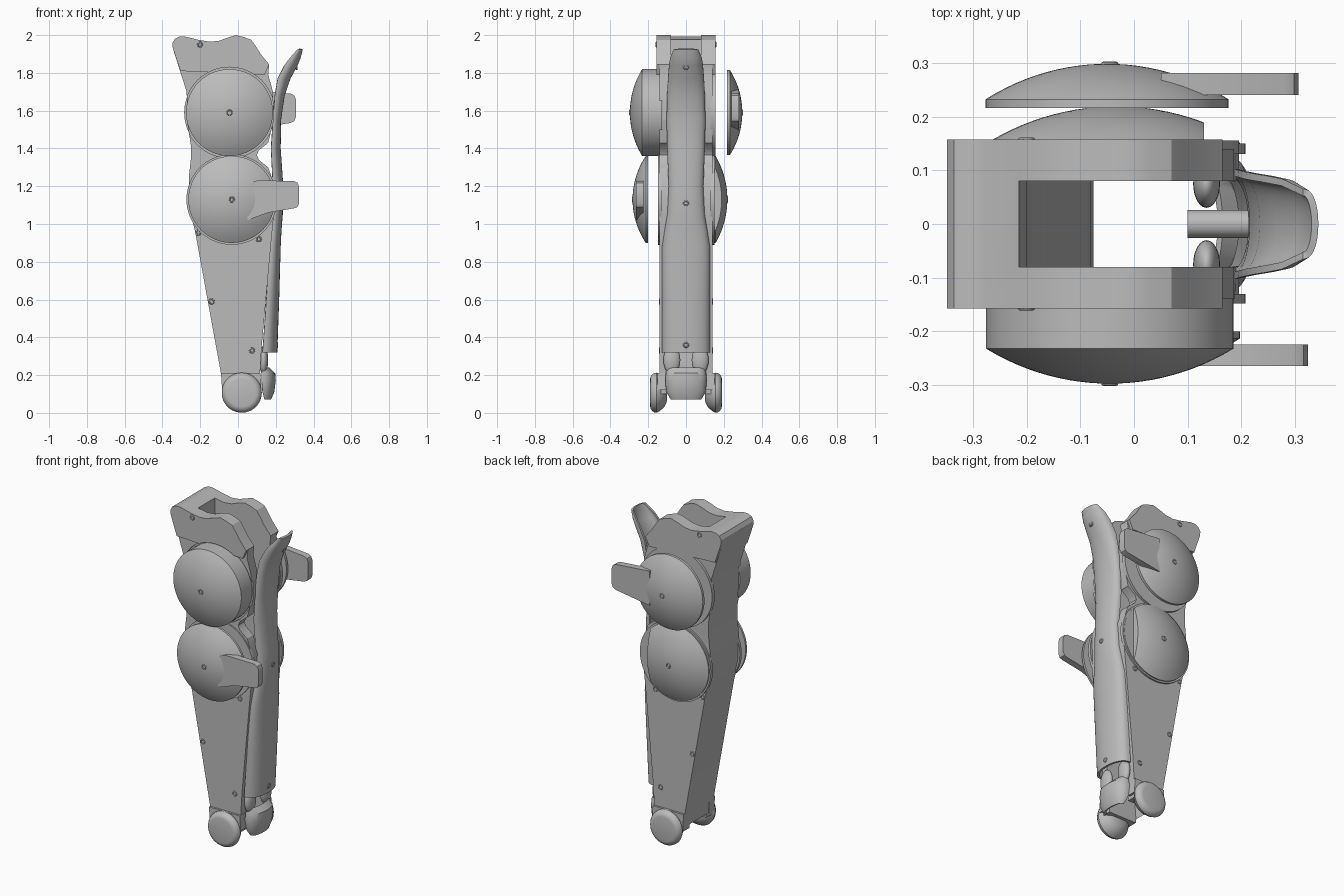
import bpy, bmesh, math
from mathutils import Vector

cube = bpy.data.objects.get("Cube")
if cube:
    bpy.data.objects.remove(cube, do_unlink=True)

grey = bpy.data.materials.new("plain grey")
grey.use_nodes = True
colour = (0.5, 0.5, 0.5, 1)
grey.diffuse_color = colour
grey.node_tree.nodes["Principled BSDF"].inputs["Base Color"].default_value = colour
parts = []


def finish(name, bm):
    """Turn a bmesh into a named object."""
    bmesh.ops.remove_doubles(bm, verts=bm.verts, dist=0.0001)
    bmesh.ops.recalc_face_normals(bm, faces=bm.faces)
    mesh = bpy.data.meshes.new(name)
    bm.to_mesh(mesh)
    bm.free()
    mesh.materials.append(grey)
    ob = bpy.data.objects.new(name, mesh)
    bpy.context.collection.objects.link(ob)
    parts.append(ob)
    return ob


def prism(name, outline, y0, y1):
    """Extrude an x-z outline along y."""
    bm = bmesh.new()
    face = bm.faces.new([bm.verts.new((x, y0, z)) for x, z in outline])
    new = bmesh.ops.extrude_face_region(bm, geom=[face])["geom"]
    bmesh.ops.translate(bm, vec=(0, y1 - y0, 0),
                        verts=[v for v in new if isinstance(v, bmesh.types.BMVert)])
    return finish(name, bm)


def lathe(name, centre, profile, steps=64):
    """Spin (radius, y) points around a y axis through centre (x, z)."""
    x, z = centre
    bm = bmesh.new()
    verts = [bm.verts.new((x + r, y, z)) for r, y in profile]
    edges = [bm.edges.new(pair) for pair in zip(verts, verts[1:])]
    bmesh.ops.spin(bm, geom=verts + edges, cent=(x, 0, z), axis=(0, 1, 0),
                   angle=math.tau, steps=steps, use_merge=True)
    return finish(name, bm)


def dome(name, centre, radius, base, rim, tip):
    """Flat-backed disc with a spherical cap."""
    h = abs(tip - rim)
    big = (radius ** 2 + h ** 2) / (2 * h)
    side = math.copysign(1, tip - rim)
    profile = [(0, base), (radius, base)]
    for i in range(13):
        r = radius * (1 - i / 12)
        profile.append((r, tip - side * (big - math.sqrt(big ** 2 - r ** 2))))
    return lathe(name, centre, profile)


def trough(name, sections, thickness):
    """Loft U sections (z, back x, front x, half width) into a shell."""
    bm = bmesh.new()
    rows = []
    for z, xb, xf, hw in sections:
        angles = [math.pi * (i / 20 - 0.5) for i in range(21)]
        rows.append([bm.verts.new((xb + (xf - xb) * max(0, math.cos(a)) ** 0.8,
                                   hw * math.sin(a), z)) for a in angles])
    for a, b in zip(rows, rows[1:]):
        for i in range(20):
            bm.faces.new((a[i], a[i + 1], b[i + 1], b[i]))
    ob = finish(name, bm)
    # Make the outer side face +x, then thicken inward
    if sum((p.normal.x for p in ob.data.polygons)) < 0:
        ob.data.flip_normals()
    mod = ob.modifiers.new("thickness", "SOLIDIFY")
    mod.thickness = thickness
    mod.offset = -1
    apply(ob, mod)
    return ob


def apply(ob, mod):
    bpy.context.view_layer.objects.active = ob
    bpy.ops.object.modifier_apply(modifier=mod.name)


def cut(ob, cutter):
    mod = ob.modifiers.new("cut", "BOOLEAN")
    mod.operation = "DIFFERENCE"
    mod.solver = "EXACT"
    mod.object = cutter
    apply(ob, mod)


UPPER, LOWER, ANKLE = (-0.045, 1.59), (-0.033, 1.13), (0.02, 0.107)

# Hollow leg frame and its wider head
head_top = [(0.165, 1.845), (0.12, 1.9), (0.095, 1.94), (0.07, 1.975), (0.03, 1.99),
            (-0.01, 2.0), (-0.06, 1.985), (-0.1, 1.97), (-0.15, 1.965), (-0.21, 1.975),
            (-0.28, 1.992), (-0.31, 1.992), (-0.335, 1.98), (-0.348, 1.955), (-0.345, 1.93)]
left_edge = [(-0.272, 1.7), (-0.266, 1.52), (-0.25, 1.42), (-0.25, 1.34), (-0.26, 1.25),
             (-0.26, 1.1), (-0.225, 0.95), (-0.085, 0.18), (-0.08, 0.1)]
right_edge = [(0.11, 0.1), (0.125, 0.35), (0.175, 0.9), (0.19, 1.05), (0.195, 1.2),
              (0.16, 1.3), (0.11, 1.34), (0.1, 1.365), (0.11, 1.39), (0.16, 1.43),
              (0.19, 1.55), (0.185, 1.7), (0.16, 1.79)]
frame = prism("leg_frame", head_top + left_edge + right_edge, -0.14, 0.14)
head = prism("leg_head", head_top + [(-0.305, 1.81), (0.14, 1.79)], -0.157, 0.157)
hollow = prism("hollow_cutter", [(-0.223, 2.2), (-0.2, 1.65), (-0.2, 1.1), (-0.17, 0.9),
               (-0.08, 0.35), (-0.075, 0.2), (-0.1, -0.1), (0.5, -0.1), (0.5, 2.2)],
               -0.08, 0.08)
pocket = lathe("pocket_cutter", UPPER, [(0, -0.3), (0.24, -0.3), (0.24, -0.124), (0, -0.124)])
for target in (frame, head):
    cut(target, hollow)
    cut(target, pocket)

# Raised seats under the discs
for name, centre, y0, y1 in (("lower_front_seat", LOWER, -0.148, -0.13),
                             ("lower_back_seat", LOWER, 0.13, 0.15),
                             ("upper_back_seat", UPPER, 0.13, 0.155)):
    seat = lathe(name, centre, [(0, y0), (0.24, y0), (0.24, y1), (0, y1)])
    cut(seat, hollow)

# Domed joint discs
dome("upper_front_disc", UPPER, 0.23, -0.128, -0.232, -0.297)
dome("upper_back_disc", (-0.05, 1.59), 0.226, 0.216, 0.232, 0.298)
dome("lower_front_disc", LOWER, 0.23, -0.2, -0.213, -0.283)
back_disc = dome("lower_back_disc", LOWER, 0.23, 0.145, 0.157, 0.219)
trim = prism("disc_trim_cutter", [(0.13, 0.8), (0.4, 0.8), (0.4, 1.5), (0.13, 1.5)], 0.152, 0.4)
cut(back_disc, trim)

# Side paddles on two of the discs
prism("lower_paddle", [(0.06, 1.215), (0.1, 1.23), (0.295, 1.228), (0.315, 1.218),
      (0.324, 1.195), (0.324, 1.11), (0.315, 1.09), (0.295, 1.083), (0.16, 1.06),
      (0.05, 1.02)], -0.264, -0.224)
prism("upper_paddle", [(0.05, 1.71), (0.28, 1.69), (0.298, 1.68), (0.306, 1.66),
      (0.306, 1.565), (0.298, 1.545), (0.28, 1.535), (0.05, 1.5)], 0.24, 0.281)

# Curved shin cover
trough("shin_cover", [(0.32, 0.13, 0.208, 0.127), (0.6, 0.15, 0.218, 0.127),
       (0.88, 0.17, 0.226, 0.127), (0.96, 0.175, 0.23, 0.115), (1.05, 0.18, 0.237, 0.1),
       (1.2, 0.185, 0.24, 0.092), (1.4, 0.175, 0.226, 0.1), (1.55, 0.185, 0.228, 0.103),
       (1.68, 0.195, 0.247, 0.1), (1.77, 0.21, 0.278, 0.096), (1.84, 0.245, 0.316, 0.09),
       (1.88, 0.275, 0.332, 0.084), (1.925, 0.315, 0.343, 0.065)], 0.013)

# Heel cup with two rounded ears above it
trough("heel_cup", [(0.07, 0.14, 0.175, 0.08), (0.11, 0.13, 0.192, 0.105),
       (0.17, 0.125, 0.2, 0.11), (0.21, 0.125, 0.197, 0.107),
       (0.24, 0.13, 0.165, 0.1)], 0.014)
for side, label in ((-1, "right"), (1, "left")):
    ear = [(0.0, 0.0)]
    bm = bmesh.new()
    bmesh.ops.create_uvsphere(bm, u_segments=24, v_segments=12, radius=1)
    bmesh.ops.scale(bm, verts=bm.verts, vec=(0.025, 0.045, 0.075))
    bmesh.ops.translate(bm, verts=bm.verts, vec=(0.135, side * 0.075, 0.28))
    finish(label + "_heel_ear", bm)

# Rounded ankle bosses, hollowed on the inside
boss = [(0, 0.1), (0.05, 0.102), (0.08, 0.118), (0.099, 0.142), (0.106, 0.157),
        (0.104, 0.168), (0.096, 0.18), (0.086, 0.187), (0.074, 0.19), (0, 0.188)]
for side, label in ((-1, "front"), (1, "back")):
    lathe(label + "_ankle_boss", ANKLE, [(r, side * y) for r, y in boss], 48)
    # Flared wall that blends the frame into the boss
    prism(label + "_ankle_wall", [(-0.084, 0.12), (-0.09, 0.21), (0.118, 0.21), (0.125, 0.12)],
          side * 0.1, side * 0.152)

# Locating peg inside the shin cover
bm = bmesh.new()
bmesh.ops.create_cone(bm, cap_ends=True, segments=24, radius1=0.026, radius2=0.026, depth=0.12)
for v in bm.verts:
    v.co = Vector((v.co.z + 0.16, v.co.x, v.co.y + 1.11))
finish("locating_peg", bm)


# Small screw collars
def collar(name, place, axis):
    bpy.ops.mesh.primitive_torus_add(location=place, major_radius=0.012, minor_radius=0.004,
                                     major_segments=20, minor_segments=8)
    ob = bpy.context.object
    ob.name = name
    ob.rotation_euler = (math.pi / 2, 0, 0) if axis == "y" else (0, math.pi / 2, 0)
    ob.data.materials.append(grey)
    parts.append(ob)


for x, z, y in ((-0.2, 1.95, 0.157), (-0.21, 0.955, 0.14), (0.11, 0.92, 0.14),
                (-0.14, 0.59, 0.14), (0.075, 0.33, 0.14)):
    for side in (-1, 1):
        collar("frame_screw", (x, side * y, z), "y")
for (x, z), ys in ((UPPER, (-0.297, 0.298)), (LOWER, (-0.283, 0.219))):
    for y in ys:
        collar("disc_screw", (x, y, z), "y")
for x, z in ((0.311, 1.83), (0.238, 1.11), (0.209, 0.36)):
    collar("cover_screw", (x, 0, z), "x")

# Drop the cutters and smooth the curved faces
for cutter in (hollow, pocket, trim):
    parts.remove(cutter)
    bpy.data.objects.remove(cutter, do_unlink=True)
bpy.ops.object.select_all(action="DESELECT")
for ob in parts:
    ob.select_set(True)
bpy.context.view_layer.objects.active = frame
bpy.ops.object.shade_smooth_by_angle(angle=math.radians(32))
